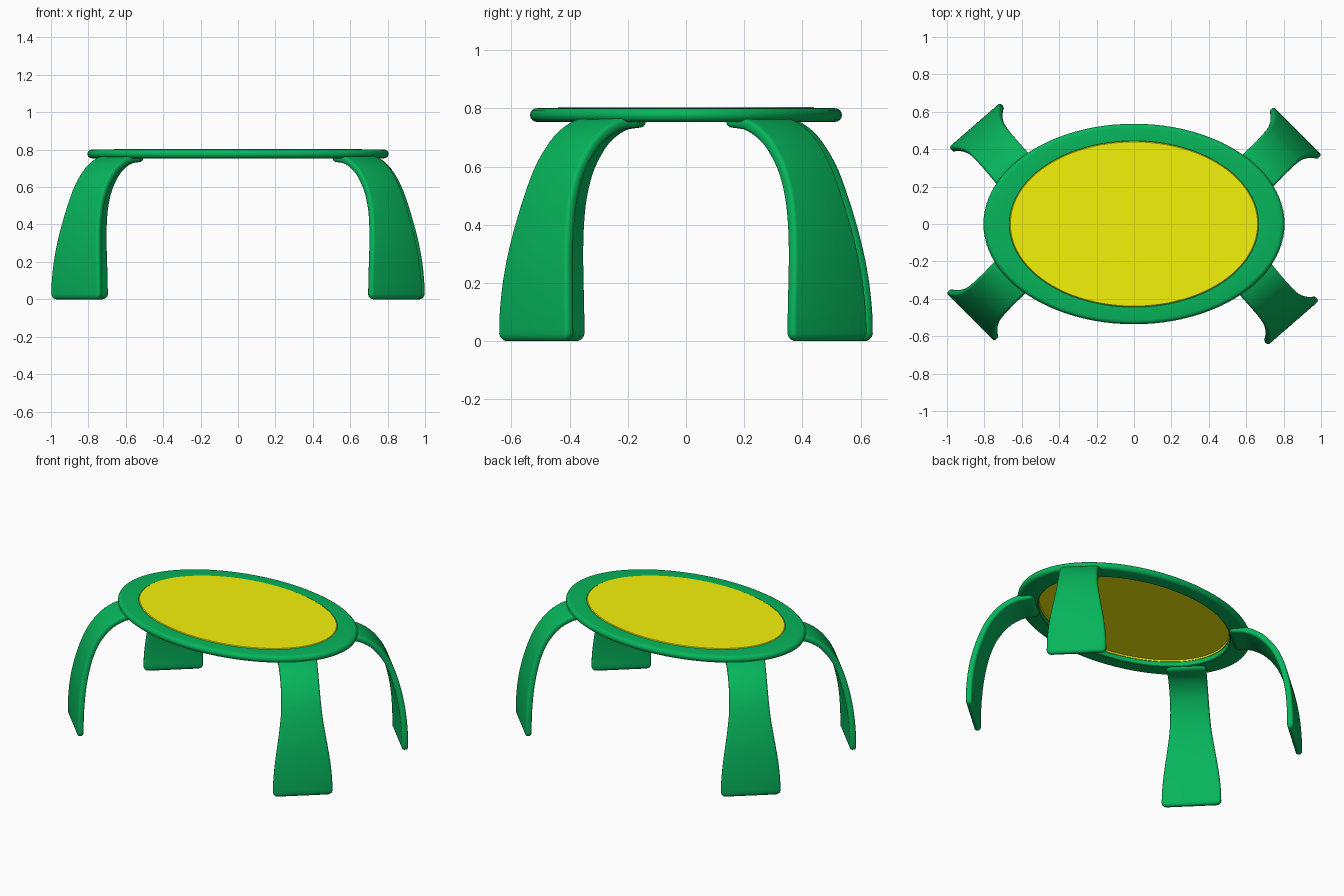
import bpy, bmesh, math
from mathutils import Vector

if "Cube" in bpy.data.objects:
    bpy.data.objects.remove(bpy.data.objects["Cube"])


def material(name, rgb):
    m = bpy.data.materials.new(name)
    m.diffuse_color = (*rgb, 1)
    m.use_nodes = True
    m.node_tree.nodes["Principled BSDF"].inputs["Base Color"].default_value = m.diffuse_color
    return m


GREEN = material("green", (0.002, 0.46, 0.105))
YELLOW = material("yellow", (0.91, 0.89, 0.003))


def finish(bm, name, mat):
    bmesh.ops.recalc_face_normals(bm, faces=bm.faces)
    me = bpy.data.meshes.new(name)
    bm.to_mesh(me)
    bm.free()
    ob = bpy.data.objects.new(name, me)
    bpy.context.collection.objects.link(ob)
    me.materials.append(mat)
    bpy.context.view_layer.objects.active = ob
    ob.select_set(True)
    bpy.ops.object.shade_smooth_by_angle(angle=math.radians(40))
    ob.select_set(False)
    return ob


def skin(bm, rings, closed):
    """Join equal-length rings of points with quads."""
    vs = [[bm.verts.new(p) for p in r] for r in rings]
    n = len(vs[0])
    pairs = list(zip(vs, vs[1:])) + ([(vs[-1], vs[0])] if closed else [])
    for a, b in pairs:
        for i in range(n):
            j = (i + 1) % n
            bm.faces.new((a[i], a[j], b[j], b[i]))
    if not closed:
        bm.faces.new(vs[0])
        bm.faces.new(vs[-1])


def ellipse(a, b, z, n=96):
    return [(a * math.cos(2 * math.pi * i / n), b * math.sin(2 * math.pi * i / n), z)
            for i in range(n)]


# Table rim: rounded band swept round an ellipse
rim = []
for i in range(9):
    t = -math.pi / 2 + math.pi * i / 8
    off = 0.0235 * math.cos(t)
    rim.append(ellipse(0.7815 + off, 0.5125 + off, 0.777 + 0.0235 * math.sin(t)))
for d, z in ((0.004, 0.8005), (0.0, 0.797), (0.0, 0.757), (0.004, 0.7535)):
    rim.append(ellipse(0.663 + d, 0.441 + d, z))
bm = bmesh.new()
skin(bm, rim, True)
finish(bm, "table_rim", GREEN)

# Yellow centre panel: thin sheet with a short lip turned down at its edge
bm = bmesh.new()
skin(bm, [ellipse(0.665 - d, 0.443 - d, z) for d, z in
          ((0.009, 0.796), (0.006, 0.786), (0, 0.786), (0, 0.800), (0.004, 0.804))], False)
finish(bm, "table_panel", YELLOW)

# Leg centre line: outward distance, height, half width
STATIONS = [Vector(p) for p in (
    (0.380, 0.025, 0.181), (0.379, 0.10, 0.179), (0.373, 0.20, 0.170),
    (0.361, 0.30, 0.156), (0.341, 0.40, 0.140), (0.312, 0.50, 0.126),
    (0.267, 0.60, 0.119), (0.193, 0.69, 0.117), (0.105, 0.741, 0.118),
    (0.02, 0.754, 0.120))]


def spline(pts, steps=4):
    ext = [2 * pts[0] - pts[1]] + pts + [2 * pts[-1] - pts[-2]]
    out = []
    for k in range(len(pts) - 1):
        a, b, c, d = ext[k:k + 4]
        for i in range(steps):
            t = i / steps
            out.append(0.5 * (2 * b + (c - a) * t + (2 * a - 5 * b + 4 * c - d) * t * t
                              + (3 * b - a - 3 * c + d) * t ** 3))
    return out + [pts[-1]]


def rounded_section(hw, ht):
    r = min(0.015, ht * 0.9)
    pts = []
    for k, (sx, sy) in enumerate(((1, 1), (-1, 1), (-1, -1), (1, -1))):
        for i in range(5):
            a = math.pi / 2 * (k + i / 4)
            pts.append((sx * (hw - r) + r * math.cos(a), sy * (ht - r) + r * math.sin(a)))
    return pts


# Rounded tips: distance past the last station, inset
TIP = ((0.010, 0.003), (0.018, 0.010), (0.023, 0.019), (0.025, 0.028))


def leg(name, x, y, angle):
    out = Vector((math.cos(angle), math.sin(angle), 0))
    side = Vector((-math.sin(angle), math.cos(angle), 0))
    up = Vector((0, 0, 1))
    pts = spline(STATIONS)
    rings = []

    def add(p, tan, slide, inset):
        t = (out * tan.x + up * tan.y).normalized()
        nrm = t.cross(side)
        c = Vector((x, y, 0)) + out * p.x + up * p.y + t * slide
        rings.append([c + side * u + nrm * v for u, v in
                      rounded_section(p.z - inset, 0.0195 - inset * 0.5)])

    for s, i in reversed(TIP):
        add(pts[0], pts[1] - pts[0], -s, i)
    for k, p in enumerate(pts):
        add(p, pts[min(k + 1, len(pts) - 1)] - pts[max(k - 1, 0)], 0, 0)
    for s, i in TIP:
        add(pts[-1], pts[-1] - pts[-2], s, i)
    bm = bmesh.new()
    skin(bm, rings, False)
    finish(bm, name, GREEN)


# Two legs and their half-turn copies
A, B = math.radians(45), math.radians(131)
leg("back_right_leg", 0.593, 0.216, A)
leg("front_left_leg", -0.593, -0.216, A + math.pi)
leg("back_left_leg", -0.590, 0.228, B)
leg("front_right_leg", 0.590, -0.228, B + math.pi)
